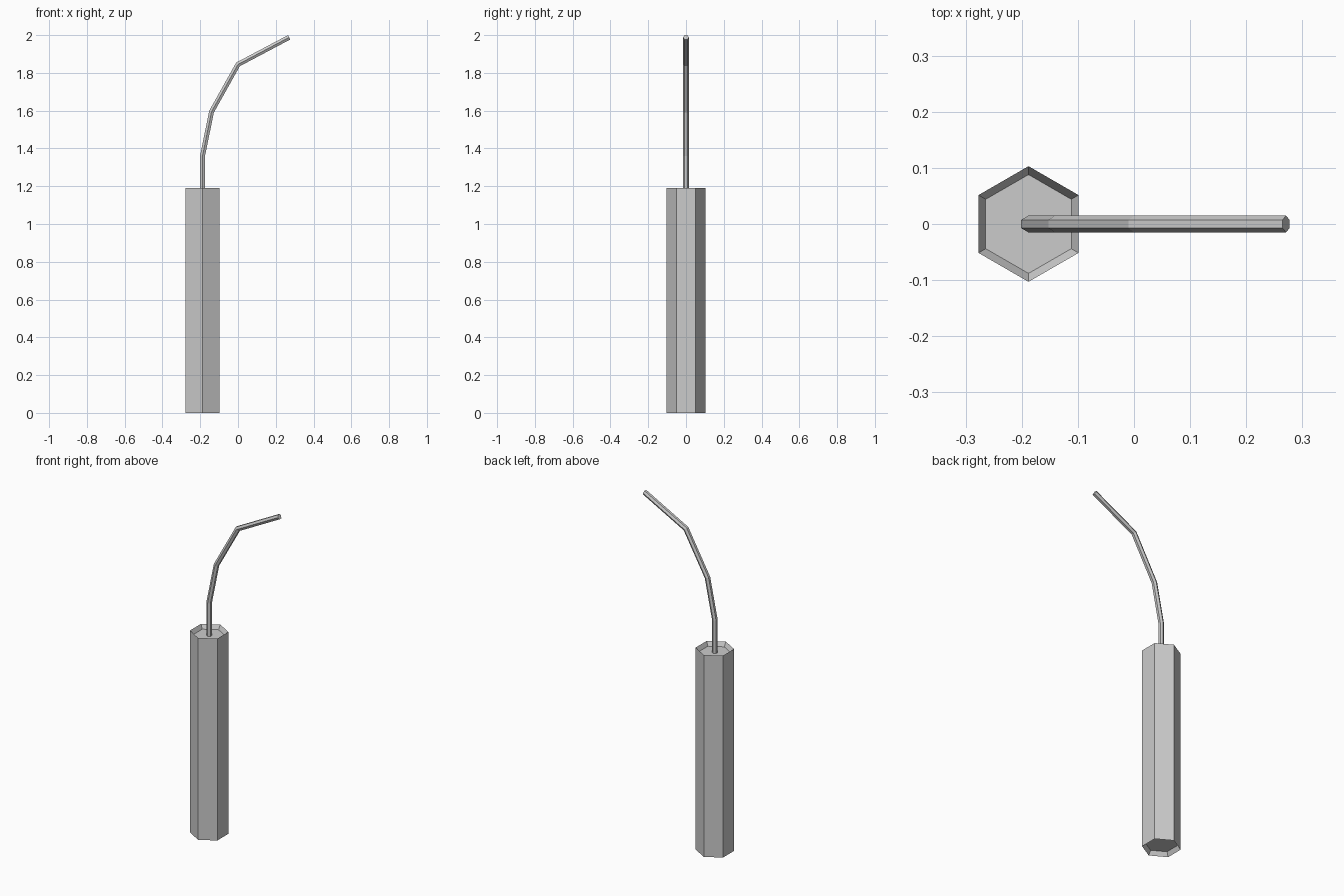
import bpy, bmesh, math
from mathutils import Vector

if "Cube" in bpy.data.objects:
    bpy.data.objects.remove(bpy.data.objects["Cube"])

CX = -0.188


def hexagon(r):
    # corners point along +-y
    return [(r * math.cos(math.radians(30 + 60 * i)),
             r * math.sin(math.radians(30 + 60 * i))) for i in range(6)]


def loft(name, rings):
    # skin a list of equal-sized rings and cap both ends
    bm = bmesh.new()
    rows = [[bm.verts.new(p) for p in ring] for ring in rings]
    for a, b in zip(rows, rows[1:]):
        n = len(a)
        for i in range(n):
            bm.faces.new((a[i], a[(i + 1) % n], b[(i + 1) % n], b[i]))
    bm.faces.new(rows[0][::-1])
    bm.faces.new(rows[-1])
    bmesh.ops.recalc_face_normals(bm, faces=bm.faces)
    mesh = bpy.data.meshes.new(name)
    bm.to_mesh(mesh)
    bm.free()
    obj = bpy.data.objects.new(name, mesh)
    bpy.context.collection.objects.link(obj)
    return obj


# Hexagonal stick body with a shallow dish in each end
H, R, RI, D = 1.19, 0.103, 0.088, 0.025
profile = [(RI, D), (R, 0), (R, H), (RI, H - D)]
loft("stick_body", [[(CX + x, y, z) for x, y in hexagon(r)] for r, z in profile])

# Bent fuse: hexagonal tube with mitred bends in the xz plane
path = [Vector(p) for p in ((CX, 0, H - D - 0.005), (CX, 0, 1.36), (-0.14, 0, 1.595),
                            (0, 0, 1.845), (0.271, 0, 1.9885))]
rings = []
for i, p in enumerate(path):
    d_in = (p - path[max(i - 1, 0)]).normalized()
    d_out = (path[min(i + 1, len(path) - 1)] - p).normalized()
    tangent = (d_in + d_out).normalized()
    side = Vector((tangent.z, 0, -tangent.x))
    ends = 0 < i < len(path) - 1
    stretch = 1 / tangent.dot(d_in) if ends else 1
    rings.append([p + side * x * stretch + Vector((0, y, 0)) for x, y in hexagon(0.015)])
loft("fuse", rings)
